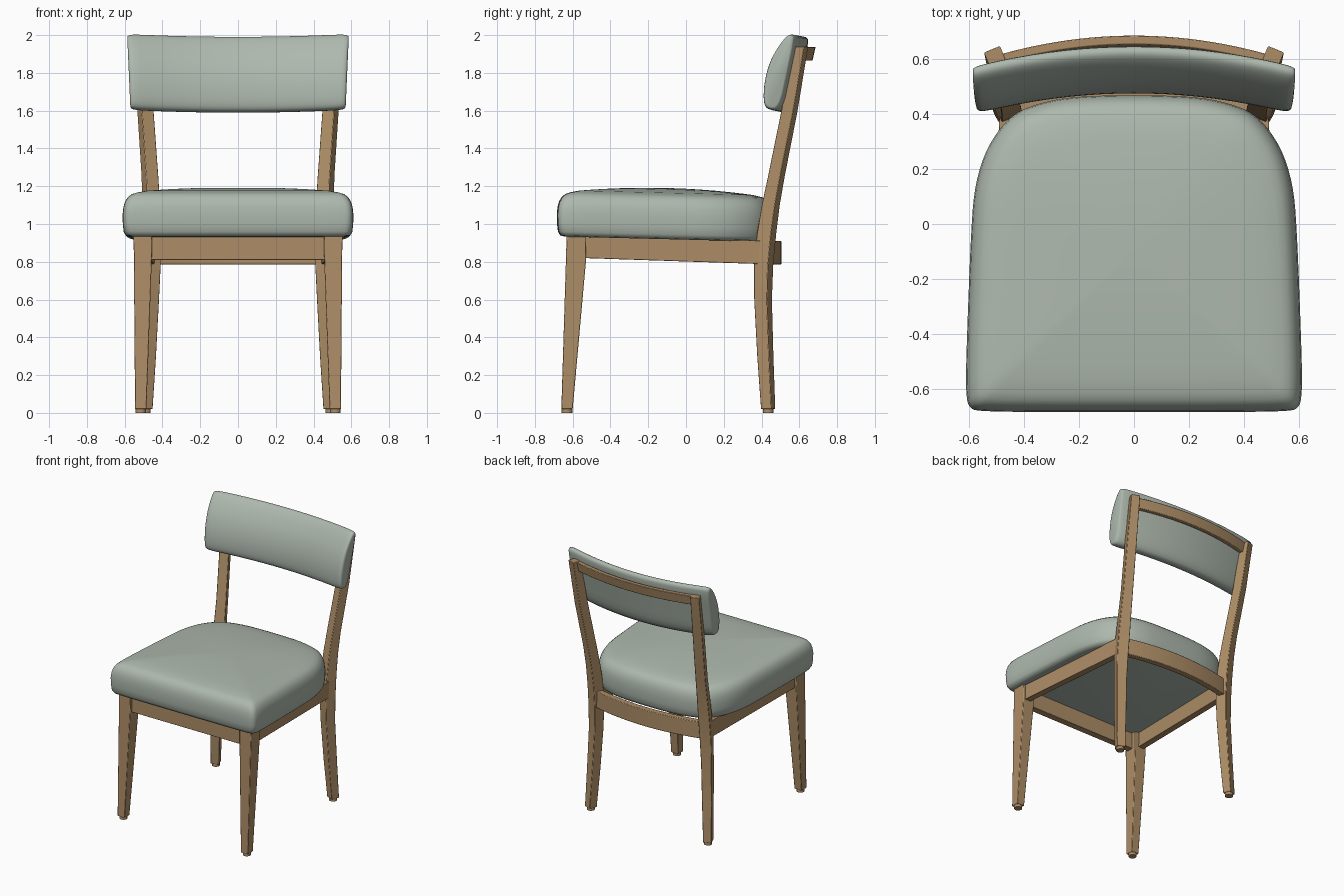
import bpy, bmesh, math

cube = bpy.data.objects.get("Cube")
if cube:
    bpy.data.objects.remove(cube, do_unlink=True)


def material(name, rgb):
    m = bpy.data.materials.new(name)
    m.use_nodes = True
    color = (*rgb, 1)
    m.diffuse_color = color
    bsdf = next(n for n in m.node_tree.nodes if n.type == 'BSDF_PRINCIPLED')
    bsdf.inputs["Base Color"].default_value = color
    bsdf.inputs["Roughness"].default_value = 0.6
    return m


WOOD = material("oak wood", (0.42, 0.27, 0.135))
FABRIC = material("sage fabric", (0.42, 0.48, 0.42))


def loft(name, rings, mat, angle=30, bevel=0.0):
    """Skin closed rings of equal length and cap both ends."""
    bm = bmesh.new()
    loops = [[bm.verts.new(p) for p in ring] for ring in rings]
    n = len(loops[0])
    for a, b in zip(loops, loops[1:]):
        for i in range(n):
            j = (i + 1) % n
            bm.faces.new((a[i], a[j], b[j], b[i]))
    bm.faces.new(loops[0][::-1])
    bm.faces.new(loops[-1])
    bmesh.ops.recalc_face_normals(bm, faces=bm.faces)
    mesh = bpy.data.meshes.new(name)
    bm.to_mesh(mesh)
    bm.free()
    mesh.materials.append(mat)
    mesh.shade_smooth()
    mesh.set_sharp_from_angle(angle=math.radians(angle))
    ob = bpy.data.objects.new(name, mesh)
    bpy.context.collection.objects.link(ob)
    if bevel:
        mod = ob.modifiers.new("soft edges", 'BEVEL')
        mod.width = bevel
        mod.segments = 2
        mod.limit_method = 'ANGLE'
    return ob


def round_off(points, steps=2):
    """Corner-cutting of a closed 2D outline."""
    for _ in range(steps):
        out = []
        for (ax, ay), (bx, by) in zip(points, points[1:] + points[:1]):
            out += [(ax * .75 + bx * .25, ay * .75 + by * .25),
                    (ax * .25 + bx * .75, ay * .25 + by * .75)]
        points = out
    return points


def rect(x0, x1, y0, y1, z):
    return [(x0, y0, z), (x1, y0, z), (x1, y1, z), (x0, y1, z)]


def curved_rail(name, half, y_back, sag, thick, z0, z1, lean):
    """Rail bowed toward the back, leaning with the backrest."""
    rings = []
    steps = 24
    for i in range(steps + 1):
        x = half * (2 * i / steps - 1)
        y = y_back - sag * (x / half) ** 2
        rings.append([(x, y - thick - lean, z0), (x, y - lean, z0),
                      (x, y, z1), (x, y - thick, z1)])
    return loft(name, rings, WOOD, bevel=0.004)


def foot(name, x, y):
    rings = [[(x + 0.028 * math.cos(k * math.tau / 16),
               y + 0.028 * math.sin(k * math.tau / 16), z) for k in range(16)]
             for z in (0, 0.03)]
    loft(name, rings, WOOD)


# Rear posts: height, centre x, centre y, thickness
POST = [(.02, .49, .435, .060), (.3, .477, .420, .068), (.6, .465, .408, .074),
        (.78, .46, .411, .08), (.95, .458, .427, .08), (1.1, .46, .449, .075),
        (1.25, .466, .478, .07), (1.6, .49, .548, .068), (1.94, .505, .607, .063)]
TURN = math.radians(-22)

for side, label in ((1, "left"), (-1, "right")):
    # Rear post, turned to follow the curve of the back
    rings = []
    for z, cx, cy, size in POST:
        h = size / 2
        rings.append([(side * (cx + u * math.cos(TURN) - v * math.sin(TURN)),
                       cy + u * math.sin(TURN) + v * math.cos(TURN), z)
                      for u, v in ((-h, -h), (h, -h), (h, h), (-h, h))])
    loft(label + "_rear_post", rings, WOOD, bevel=0.004)
    foot(label + "_rear_foot", side * .49, .435)

    # Tapered front leg
    loft(label + "_front_leg",
         [rect(side * .485, side * .545, -.66, -.60, .02),
          rect(side * .457, side * .551, -.636, -.53, .80),
          rect(side * .455, side * .553, -.632, -.528, .937)], WOOD, bevel=0.004)
    foot(label + "_front_foot", side * .515, -.63)

    # Side rail, dropping slightly toward the back
    rings = []
    for y, cx, z0, z1 in ((-.55, .512, .82, .94), (.40, .465, .788, .912)):
        a, b = side * (cx - .024), side * (cx + .024)
        rings.append([(a, y, z0), (b, y, z0), (b, y, z1), (a, y, z1)])
    loft(label + "_side_rail", rings, WOOD, bevel=0.003)

# Rails across the chair
loft("front_rail", [rect(-.47, .47, -.615, -.565, z) for z in (.81, .937)],
     WOOD, bevel=0.003)
curved_rail("rear_seat_rail", .45, .505, .06, .045, .785, .91, 0)
curved_rail("top_back_rail", .485, .686, .068, .032, 1.865, 1.937, .016)

# Seat cushion: rounded outline stacked in rings, domed on top
half = [(.3, -.684), (.55, -.682), (.6, -.672), (.611, -.62), (.611, -.5),
        (.592, 0), (.577, .15), (.535, .28), (.455, .39), (.36, .437), (.2, .468)]
outline = round_off(half + [(-x, y) for x, y in reversed(half)])
MID = -.1


def seat_ring(scale, z):
    ring = []
    for x, y in outline:
        py = MID + (y - MID) * scale
        ring.append((x * scale, py, z - .025 * (py + .6)))
    return ring


edge = [(.045, .932), (.018, .938), (.006, .958), (.001, 1.0), (0, 1.05),
        (.004, 1.09), (.012, 1.118), (.026, 1.142), (.045, 1.158), (.07, 1.167)]
rings = [seat_ring(1 - inset / .59, z) for inset, z in edge]
for s in (.8, .7, .58, .45, .3, .15, .03):
    rings.append(seat_ring(s, 1.163 + .04 * (1 - s * s)))
loft("seat_cushion", rings, FABRIC, angle=50)

# Back cushion: bulged cross-section swept along the bow, softened at the ends
section = round_off([(.50, 1.605), (.43, 1.603), (.402, 1.635), (.405, 1.75),
                     (.435, 1.86), (.483, 1.945), (.53, 2.0), (.56, 2.008),
                     (.58, 1.985), (.541, 1.80)])
ends = [(.578, .66), (.575, .8), (.567, .9), (.55, .96), (.52, .99)]
stations = [(-x, s) for x, s in ends]
stations += [(.48 * (i / 8 - 1), 1) for i in range(17)]
stations += ends[::-1]
rings = []
for x, s in stations:
    bow = .072 * (1 - (x / .57) ** 2)
    ring = []
    for y, z in section:
        core = .465 + .22 * (z - 1.61)
        pz = 1.8 + (z - 1.8) * (1 - (1 - s) * .25)
        ring.append((x * (1 + .07 * (z - 1.8)),
                     core + (y - core) * s + bow, pz - .2 * bow))
    rings.append(ring)
loft("back_cushion", rings, FABRIC, angle=50)
